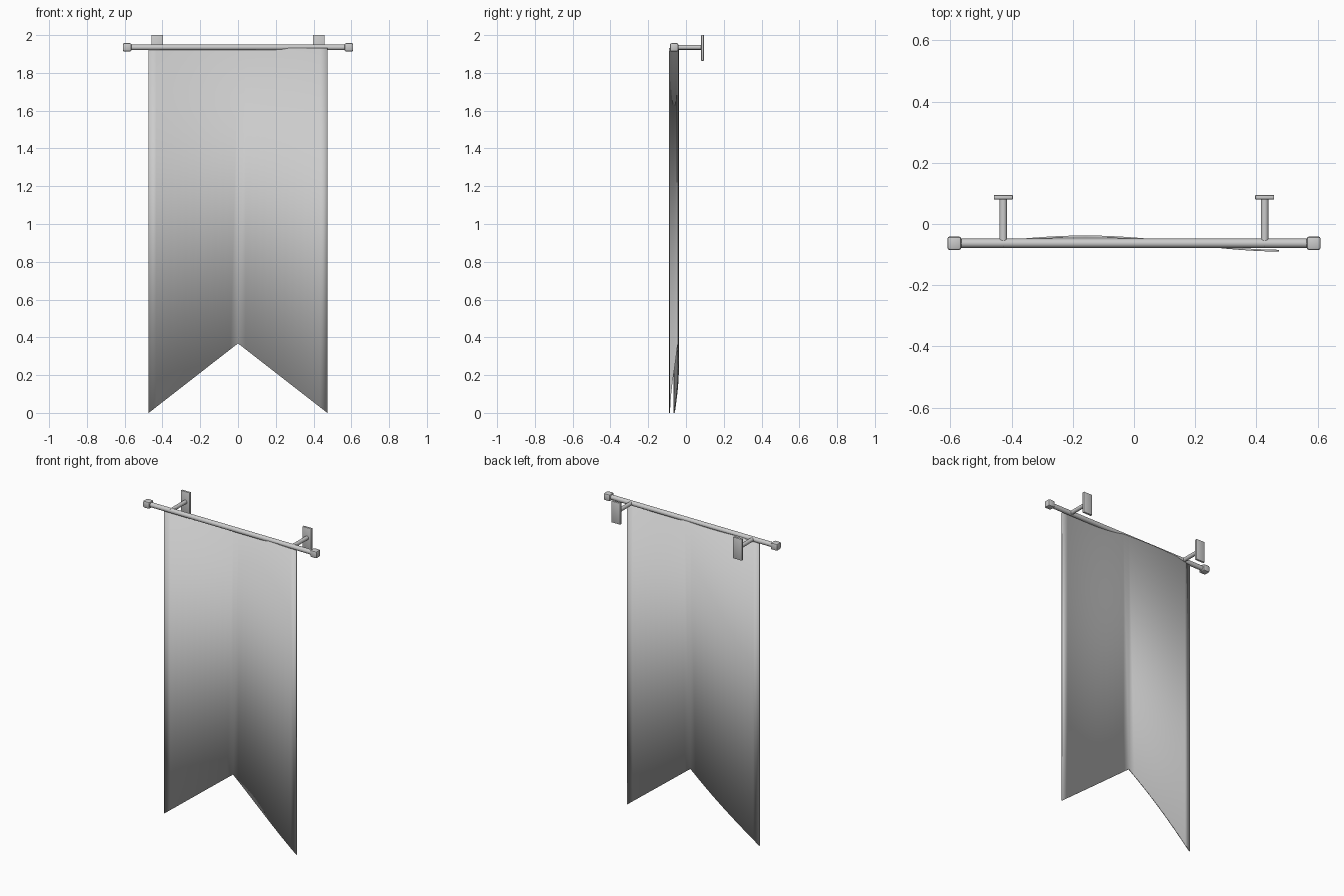
import bpy, bmesh, math
from mathutils import Matrix

cube = bpy.data.objects.get("Cube")
if cube:
    bpy.data.objects.remove(cube, do_unlink=True)

grey = bpy.data.materials.new("plain_grey")
grey.use_nodes = True
COLOUR = (0.6, 0.6, 0.6, 1)
grey.diffuse_color = COLOUR
grey.node_tree.nodes["Principled BSDF"].inputs["Base Color"].default_value = COLOUR

ROD_Y, ROD_Z = -0.063, 1.935


def finish(name, bm, smooth=True):
    bmesh.ops.recalc_face_normals(bm, faces=bm.faces)
    mesh = bpy.data.meshes.new(name)
    bm.to_mesh(mesh)
    bm.free()
    mesh.materials.append(grey)
    obj = bpy.data.objects.new(name, mesh)
    bpy.context.collection.objects.link(obj)
    if smooth:
        bpy.ops.object.select_all(action="DESELECT")
        obj.select_set(True)
        bpy.context.view_layer.objects.active = obj
        bpy.ops.object.shade_smooth_by_angle(angle=math.radians(40))
    return obj


def box(name, centre, size, bevel):
    bm = bmesh.new()
    bmesh.ops.create_cube(bm, size=1, matrix=Matrix.Translation(centre) @ Matrix.Diagonal((*size, 1)))
    bmesh.ops.bevel(bm, geom=bm.edges[:], offset=bevel, segments=2, profile=0.5, affect="EDGES")
    return finish(name, bm)


def cylinder(name, centre, radius, length, axis):
    bm = bmesh.new()
    turn = Matrix.Rotation(math.pi / 2, 4, "Y" if axis == "X" else "X")
    bmesh.ops.create_cone(bm, cap_ends=True, segments=16, radius1=radius, radius2=radius,
                          depth=length, matrix=Matrix.Translation(centre) @ turn)
    return finish(name, bm)


# Hanging rod
cylinder("rod", (0, ROD_Y, ROD_Z), 0.015, 1.15, "X")

# Rod ends and wall brackets on both sides
for side, s in (("left", 1), ("right", -1)):
    box(f"{side}_rod_end", (s * 0.587, ROD_Y, ROD_Z), (0.046, 0.044, 0.044), 0.008)
    cylinder(f"{side}_bracket_arm", (s * 0.427, 0.006, ROD_Z), 0.0125, 0.156, "Y")
    box(f"{side}_wall_plate", (s * 0.427, 0.0875, 1.932), (0.062, 0.014, 0.136), 0.002)

# Gently waving cloth with a notched, swallow-tail bottom
HALF, COLUMNS = 0.473, 24
bm = bmesh.new()
previous = None
for i in range(COLUMNS + 1):
    x = HALF * (2 * i / COLUMNS - 1)
    y = -0.064 + 0.0235 * math.cos((x + 0.16) / 0.66 * math.pi)
    bottom = 0.368 * (1 - abs(x) / HALF)
    column = [bm.verts.new((x, y, z)) for z in (bottom, ROD_Z - 0.003)]
    if previous:
        bm.faces.new((previous[0], column[0], column[1], previous[1]))
    previous = column
cloth = finish("banner_cloth", bm)
solid = cloth.modifiers.new("thickness", "SOLIDIFY")
solid.thickness = 0.006
solid.offset = 0
